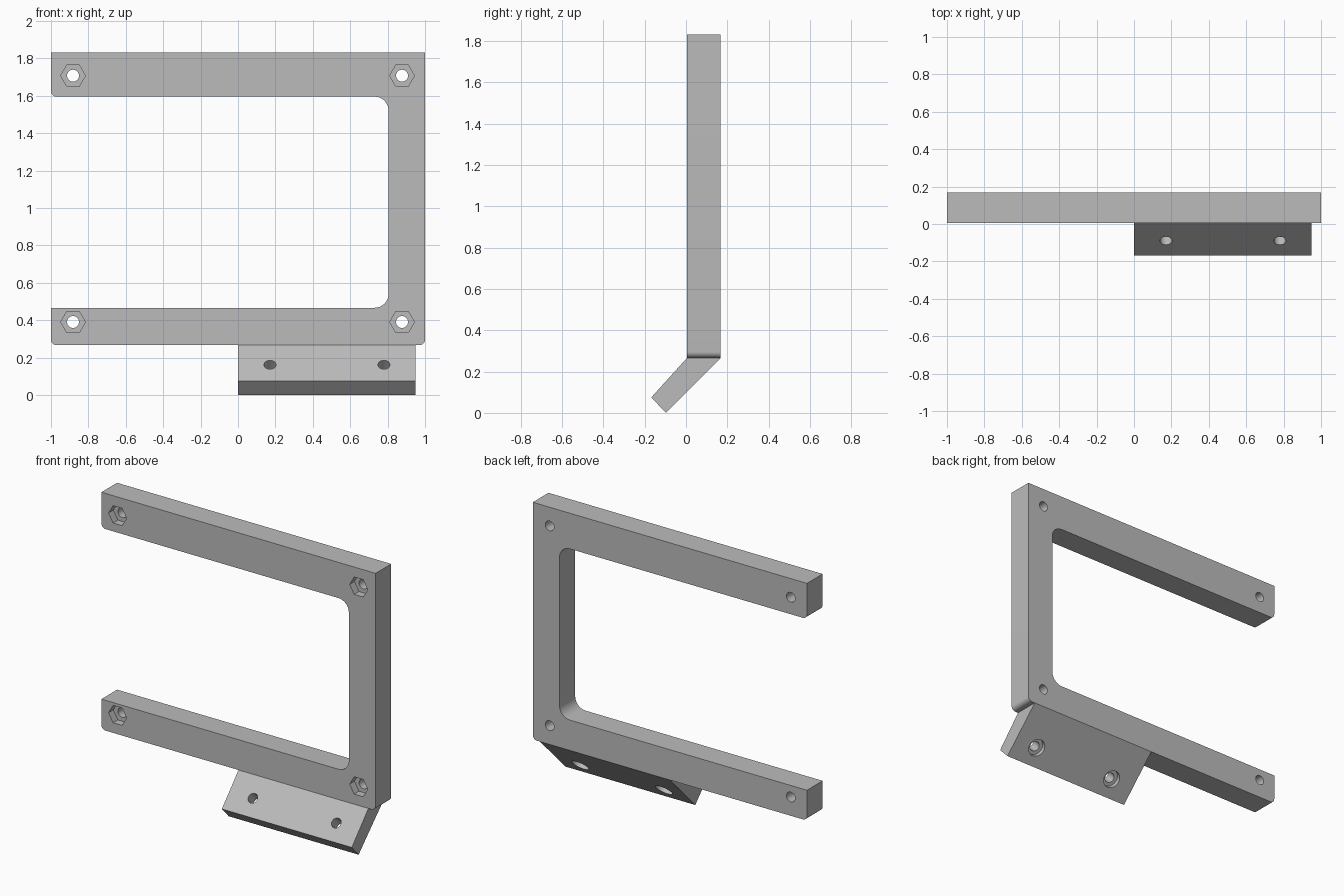
import bpy, bmesh, math
from mathutils import Matrix, Vector

cube = bpy.data.objects.get("Cube")
if cube:
    bpy.data.objects.remove(cube, do_unlink=True)

grey = bpy.data.materials.new("Plain grey")
grey.use_nodes = True
grey.diffuse_color = (0.5, 0.5, 0.5, 1)
grey.node_tree.nodes["Principled BSDF"].inputs["Base Color"].default_value = (0.5, 0.5, 0.5, 1)


def add_object(name, bm):
    bmesh.ops.recalc_face_normals(bm, faces=bm.faces)
    mesh = bpy.data.meshes.new(name)
    bm.to_mesh(mesh)
    bm.free()
    mesh.materials.append(grey)
    obj = bpy.data.objects.new(name, mesh)
    bpy.context.collection.objects.link(obj)
    return obj


def prism(name, points, offset):
    """Extrude a closed outline along the offset vector."""
    bm = bmesh.new()
    face = bm.faces.new([bm.verts.new(p) for p in points])
    moved = bmesh.ops.extrude_face_region(bm, geom=[face])["geom"]
    bmesh.ops.translate(bm, vec=offset, verts=[v for v in moved if isinstance(v, bmesh.types.BMVert)])
    return add_object(name, bm)


def rounded(corners, steps=8):
    """Outline from (x, z, radius) corners; radius 0 stays sharp."""
    result = []
    for i, (x, z, r) in enumerate(corners):
        p = Vector((x, z))
        if r == 0:
            result.append(p)
            continue
        a = (Vector(corners[i - 1][:2]) - p).normalized() * r
        b = (Vector(corners[(i + 1) % len(corners)][:2]) - p).normalized() * r
        for k in range(steps + 1):
            t = k / steps * math.pi / 2
            result.append(p + a * (1 - math.sin(t)) + b * (1 - math.cos(t)))
    return result


def add_cylinder(bm, start, axis, radius, depth, sides, turn=0):
    """Closed cylinder running from start along axis."""
    axis = Vector(axis).normalized()
    matrix = (Matrix.Translation(Vector(start) + axis * depth / 2)
              @ axis.to_track_quat('Z', 'Y').to_matrix().to_4x4()
              @ Matrix.Rotation(turn, 4, 'Z'))
    bmesh.ops.create_cone(bm, cap_ends=True, segments=sides, radius1=radius,
                          radius2=radius, depth=depth, matrix=matrix)


def cut(target, bm):
    cutter = add_object("cutter", bm)
    cutter.hide_render = True
    mod = target.modifiers.new("Cut", 'BOOLEAN')
    mod.operation, mod.solver, mod.object = 'DIFFERENCE', 'EXACT', cutter
    bpy.context.view_layer.objects.active = target
    bpy.ops.object.modifier_apply(modifier=mod.name)
    bpy.data.objects.remove(cutter, do_unlink=True)


# C-shaped frame with rounded corners
FRONT, BACK = 0.005, 0.168
R_OUT, R_IN = 0.03, 0.075
outline = rounded([
    (-1, 1.83, 0), (-1, 1.595, R_OUT), (0.805, 1.595, R_IN), (0.805, 0.466, R_IN),
    (-1, 0.466, 0), (-1, 0.266, R_OUT), (1, 0.266, R_OUT), (1, 1.83, 0)])
frame = prism("frame", [(p.x, FRONT, p.y) for p in outline], (0, BACK - FRONT, 0))

# Bolt holes, then hexagonal nut pockets on the front
for radius, depth, sides in ((0.032, 0.4, 32), (0.066, 0.15, 6)):
    bm = bmesh.new()
    for x in (-0.882, 0.877):
        for z in (0.39, 1.707):
            add_cylinder(bm, (x, FRONT - 0.1, z), (0, 1, 0), radius, depth, sides,
                         math.pi / 2 if sides == 6 else 0)
    cut(frame, bm)

# Slanted mounting tab under the frame
tab = prism("mounting_tab",
            [(0, FRONT, 0.266), (0, -0.168, 0.075), (0, -0.097, 0), (0, BACK, 0.266)],
            (0.948, 0, 0))

# Screw holes through the tab, with counterbores on its underside
axis = Vector((0, 1, -1)).normalized()
for radius, start, depth in ((0.032, -0.1, 0.4), (0.056, 0.077, 0.2)):
    bm = bmesh.new()
    for x in (0.171, 0.78):
        add_cylinder(bm, Vector((x, -0.088, 0.16)) + axis * start, axis, radius, depth, 32)
    cut(tab, bm)

# Smooth the rounded surfaces, keep edges sharp
for obj in (frame, tab):
    bpy.ops.object.select_all(action='DESELECT')
    obj.select_set(True)
    bpy.context.view_layer.objects.active = obj
    bpy.ops.object.shade_smooth_by_angle(angle=math.radians(30))
